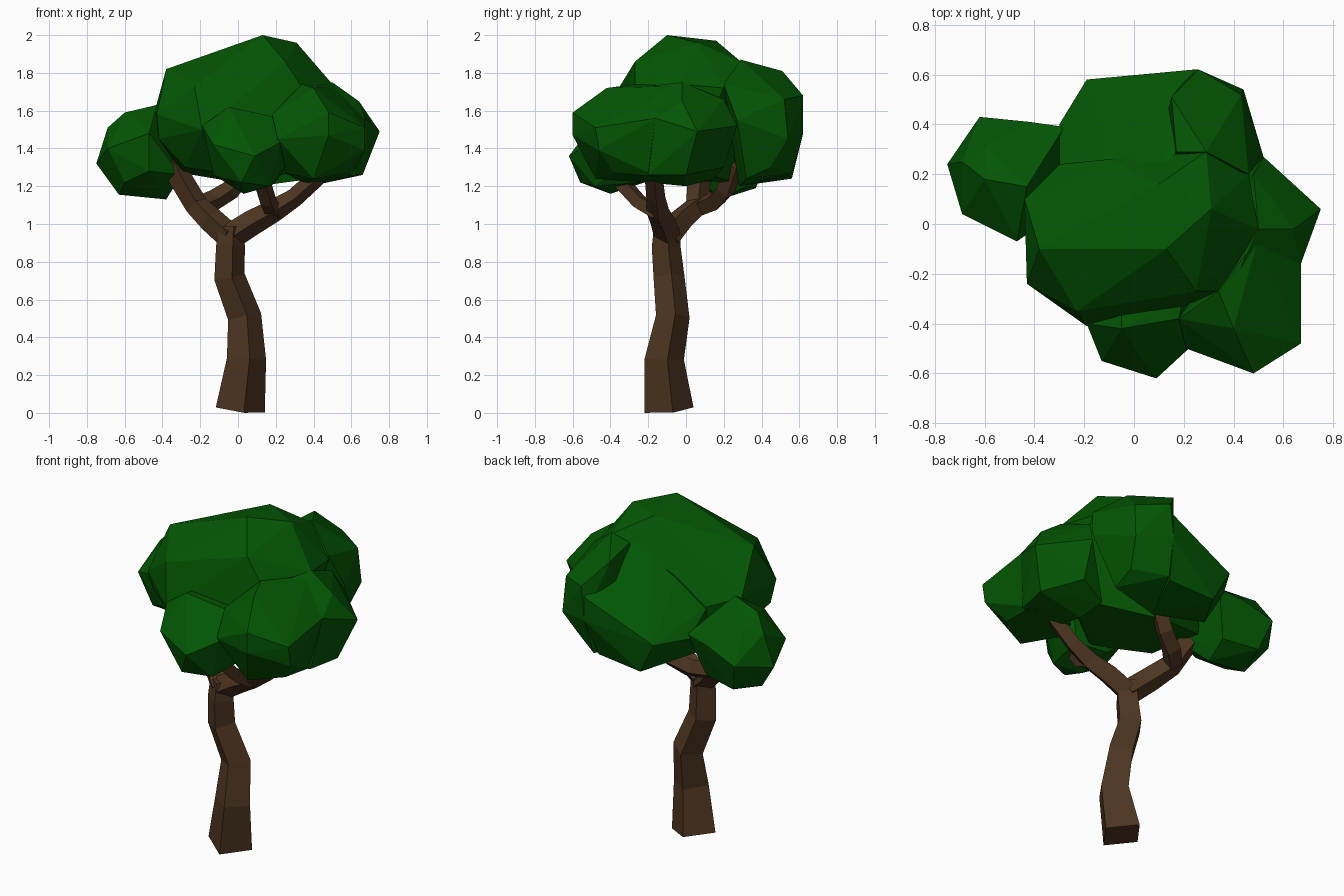
import bpy, bmesh, math
from mathutils import Vector


def material(name, rgb):
    m = bpy.data.materials.new(name)
    m.diffuse_color = (*rgb, 1)
    return m


LEAF = material("leaf green", (0.001, 0.092, 0.001))
BARK = material("bark brown", (0.075, 0.036, 0.015))


def finish(name, bm, mat):
    bmesh.ops.recalc_face_normals(bm, faces=bm.faces[:])
    me = bpy.data.meshes.new(name)
    bm.to_mesh(me)
    bm.free()
    me.materials.append(mat)
    ob = bpy.data.objects.new(name, me)
    bpy.context.collection.objects.link(ob)


def limb(name, path, turn=-81):
    """Four-sided tapering tube through (x, y, z, radius) points."""
    bm = bmesh.new()
    pts = [Vector(p[:3]) for p in path]
    rings = []
    for i, p in enumerate(pts):
        t = (pts[min(i + 1, len(pts) - 1)] - pts[max(i - 1, 0)]).normalized()
        a = math.radians(turn)
        u = Vector((math.cos(a), math.sin(a), 0))
        u = (u - t * u.dot(t)).normalized()
        v = t.cross(u)
        ring = []
        for k in range(4):
            q = p + path[i][3] * (u * math.cos(k * math.pi / 2) + v * math.sin(k * math.pi / 2))
            q.z = max(q.z, 0)
            ring.append(bm.verts.new(q))
        rings.append(ring)
    for a, b in zip(rings, rings[1:]):
        for k in range(4):
            bm.faces.new((a[k], a[(k + 1) % 4], b[(k + 1) % 4], b[k]))
    bm.faces.new(rings[0])
    bm.faces.new(rings[-1])
    finish(name, bm, BARK)


def clump(name, pts):
    """Faceted leaf clump: convex hull of a few corner points."""
    bm = bmesh.new()
    for p in pts:
        bm.verts.new(p)
    res = bmesh.ops.convex_hull(bm, input=bm.verts[:])
    junk = [g for g in res["geom_interior"] + res["geom_unused"] if isinstance(g, bmesh.types.BMVert)]
    bmesh.ops.delete(bm, geom=list(set(junk)), context='VERTS')
    finish(name, bm, LEAF)


# Trunk and branches
limb("trunk", [(.012, -.09, .015, .132), (.045, -.115, .285, .105), (.035, -.07, .51, .09),
               (-.045, -.09, .72, .083), (-.04, -.105, .88, .077), (-.035, -.10, .985, .07)])
limb("left_branch", [(-.04, -.10, .93, .07), (-.14, -.03, 1.02, .068), (-.22, .06, 1.10, .062),
                     (-.31, .07, 1.25, .062), (-.35, .08, 1.33, .065)])
limb("back_branch", [(-.21, .08, 1.095, .053), (-.13, .16, 1.125, .055), (-.04, .21, 1.18, .053),
                     (.06, .26, 1.32, .05)])
limb("right_branch", [(-.03, -.10, .94, .07), (.08, -.12, 1.01, .068), (.19, -.15, 1.07, .06),
                      (.30, -.16, 1.14, .05), (.41, -.17, 1.24, .048), (.46, -.18, 1.30, .048)])
limb("front_branch", [(.19, -.15, 1.06, .048), (.16, -.25, 1.12, .045), (.13, -.34, 1.22, .045)])

# Leaf clumps
clump("main_crown", [
    (.13, -.10, 2.0), (.31, .06, 1.96), (.10, .16, 1.97), (-.38, -.10, 1.82), (.25, -.27, 1.86),
    (-.23, -.35, 1.73), (-.43, -.24, 1.58), (-.19, -.41, 1.50), (-.44, .10, 1.60), (-.10, .26, 1.71),
    (.34, -.27, 1.72), (.50, -.02, 1.74), (.45, .0, 1.30), (-.28, -.18, 1.30), (-.30, .18, 1.27),
    (.0, .25, 1.22), (.1, -.25, 1.24), (.46, .20, 1.72), (.29, .29, 1.86), (-.30, .24, 1.56),
    (-.42, -.20, 1.45), (.20, -.33, 1.56)])
clump("back_left_clump", [
    (-.30, .40, 1.43), (-.19, .58, 1.43), (.24, .62, 1.62), (.24, .62, 1.48), (-.09, .56, 1.24),
    (.20, .54, 1.26), (-.10, .20, 1.74), (.10, .18, 1.88), (-.28, .26, 1.30), (.10, .28, 1.20),
    (-.30, .22, 1.56), (.17, .29, 1.82)])
clump("back_clump", [
    (.15, .51, 1.81), (.17, .29, 1.84), (.29, .29, 1.87), (.26, .62, 1.68), (.24, .62, 1.48),
    (.44, .54, 1.45), (.43, .52, 1.66), (.52, .27, 1.55), (.46, .20, 1.74), (.22, .56, 1.27),
    (.40, .32, 1.24), (.10, .28, 1.20), (.40, .45, 1.30)])
clump("right_clump", [
    (.75, .06, 1.49), (.64, -.02, 1.65), (.67, -.16, 1.56), (.50, -.02, 1.75), (.48, .20, 1.66),
    (.52, .27, 1.52), (.66, .0, 1.26), (.62, -.20, 1.26), (.38, .0, 1.20), (.40, -.20, 1.22),
    (.42, -.20, 1.73), (.52, .20, 1.30), (.35, .15, 1.24)])
clump("front_right_clump", [
    (.67, -.16, 1.56), (.67, -.48, 1.51), (.67, -.46, 1.39), (.48, -.60, 1.59), (.48, -.60, 1.47),
    (.21, -.50, 1.45), (.18, -.38, 1.58), (.40, -.42, 1.72), (.34, -.27, 1.74), (.50, -.05, 1.73),
    (.58, -.38, 1.27), (.40, -.48, 1.24), (.60, -.15, 1.25), (.36, -.10, 1.21), (.25, -.32, 1.27)])
clump("front_clump", [
    (-.05, -.42, 1.62), (.18, -.38, 1.57), (-.19, -.40, 1.52), (-.13, -.55, 1.42), (.09, -.62, 1.36),
    (.22, -.50, 1.43), (.25, -.38, 1.30), (.17, -.48, 1.20), (.03, -.40, 1.16), (.02, -.56, 1.22),
    (-.13, -.42, 1.26), (.0, -.22, 1.22), (-.15, -.25, 1.36), (.2, -.25, 1.22), (-.05, -.30, 1.60),
    (.20, -.28, 1.56)])
clump("left_clump", [
    (-.75, .24, 1.32), (-.69, .04, 1.40), (-.69, .25, 1.51), (-.60, .18, 1.59), (-.43, .15, 1.63),
    (-.62, .43, 1.36), (-.42, .41, 1.43), (-.63, .18, 1.155), (-.57, .37, 1.19), (-.38, .18, 1.13),
    (-.47, -.07, 1.48), (-.47, -.04, 1.28), (-.30, .05, 1.26), (-.28, .39, 1.45), (-.36, .32, 1.20),
    (-.60, .05, 1.22), (-.60, .31, 1.53)])
